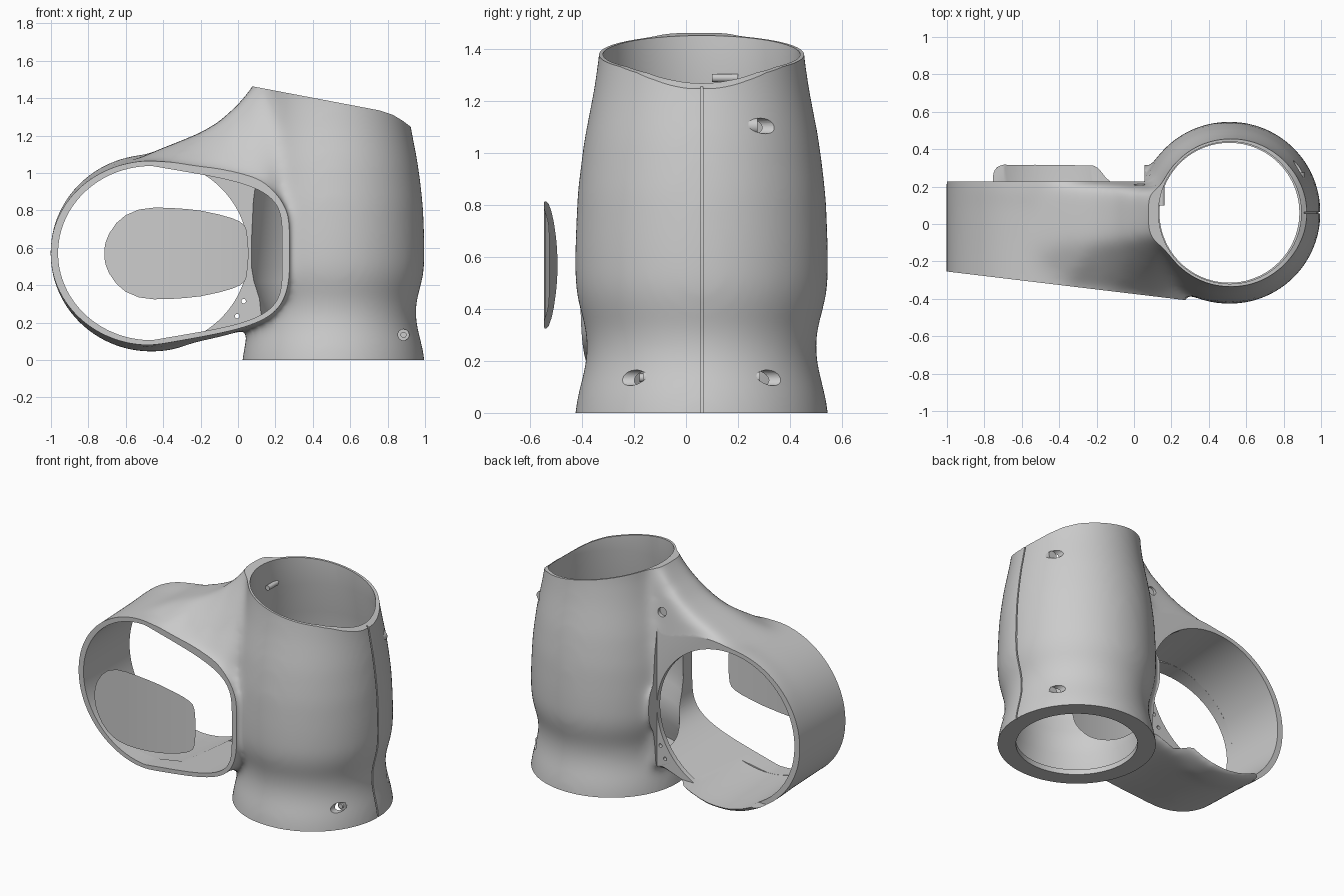
import bpy, bmesh
from math import sin, cos, pi, copysign

if "Cube" in bpy.data.objects:
    bpy.data.objects.remove(bpy.data.objects["Cube"])

CX, CY = 0.51, 0.06          # axis of the upright tube
RX, RZ = -0.46, 0.572        # centre of the side ring


def loft(name, rings):
    """Closed solid through rings of equal point count."""
    bm = bmesh.new()
    vs = [[bm.verts.new(p) for p in r] for r in rings]
    n = len(vs[0])
    for a, b in zip(vs, vs[1:]):
        for i in range(n):
            j = (i + 1) % n
            bm.faces.new((a[i], a[j], b[j], b[i]))
    bm.faces.new(vs[0][::-1])
    bm.faces.new(vs[-1])
    bmesh.ops.recalc_face_normals(bm, faces=bm.faces)
    me = bpy.data.meshes.new(name)
    bm.to_mesh(me)
    bm.free()
    ob = bpy.data.objects.new(name, me)
    bpy.context.collection.objects.link(ob)
    return ob


def revolve(name, profile, n=96):
    return loft(name, [[(CX + r * cos(2 * pi * i / n), CY + r * sin(2 * pi * i / n), z)
                        for i in range(n)] for z, r in profile])


def prism_y(name, pts, y0, y1):
    return loft(name, [[(x, y, z) for x, z in pts] for y in (y0, y1)])


def prism_z(name, pts, z0, z1):
    return loft(name, [[(x, y, z) for x, y in pts] for z in (z0, z1)])


def cyl_y(name, x, z, r, y0, y1, n=32):
    return prism_y(name, [(x + r * cos(2 * pi * i / n), z + r * sin(2 * pi * i / n))
                          for i in range(n)], y0, y1)


def ring_section(y, t, left, a, h, n=128):
    """Round on the left; right half is squared (t=0) or round (t=1)."""
    e, k = 2 / (5 - 3 * t), 0.25 * (1 - t)
    pts = []
    for i in range(n):
        c, s = cos(2 * pi * i / n), sin(2 * pi * i / n)
        if c <= 1e-6:
            pts.append((RX + left * c, y, RZ + h * s))
        else:
            u = c ** e
            pts.append((RX + a * u, y,
                        RZ + h * copysign(abs(s) ** e, s) * (1 - k * u)))
    return pts


def front_y(x):
    return -0.374 - 0.12 * x


# Outer mass: tube, side ring and the web that joins them
profile = [(-.15, .50), (0, .490), (.08, .476), (.17, .450), (.25, .440), (.33, .448),
           (.42, .476), (.5, .489), (.65, .488), (.85, .479), (1.05, .454),
           (1.25, .415), (1.4, .394), (1.6, .388)]
shell = revolve("tube_and_ring_shell", profile)
parts = [shell,
         loft("ring_mass", [ring_section(y, 0, .544, a, h) for y, a, h in
                            [(-.6, .725, .492), (-.38, .725, .492), (-.1, .70, .505), (.24, .69, .525)]]),
         loft("ring_back_mass", [ring_section(y, 1, .544, .515, .529) for y in (.15, .33)])]
web = []
for x, zt, zr, w in [(-.65, 1.03, 1.00, .16), (-.4, 1.135, 1.03, .16), (-.2, 1.215, .99, .15),
                     (-.1, 1.275, .97, .14), (0, 1.365, .93, .13), (.07, 1.45, .90, .12),
                     (.13, 1.55, .86, .11), (.3, 1.57, .75, .11)]:
    f = front_y(x) - (.04 if x < .2 else -.08)
    web.append([(x, f, .75), (x, f, zr), (x, CY - w, zt), (x, CY + w, zt),
                (x, .23, min(zt - .03, zr + .10)), (x, .23, .75)])
parts.append(loft("web_mass", web))

bpy.ops.object.select_all(action='DESELECT')
for o in parts:
    o.select_set(True)
bpy.context.view_layer.objects.active = shell
bpy.ops.object.join()
m = shell.modifiers.new("merge", 'REMESH')
m.mode, m.voxel_size = 'VOXEL', 0.018
m = shell.modifiers.new("fillet", 'SMOOTH')
m.factor, m.iterations = 0.5, 60
bpy.ops.object.modifier_apply(modifier="merge")
bpy.ops.object.modifier_apply(modifier="fillet")

WALL = .03
inner = [(.035, .458)] + [(z, max(.379, r - WALL)) for z, r in profile if z > .05]
cutters = [
    # Trims: base, sloped top rim, slanted ring front, flat ring back
    prism_z("cut_base", [(-2, -2), (2, -2), (2, 2), (-2, 2)], -1, 0),
    prism_y("cut_top", [(-.3, 1.535), (.76, 1.334), (.83, 1.31), (.88, 1.28), (.92, 1.25),
                        (1.3, 1.2), (1.3, 2), (-.3, 2)], -1, 1),
    prism_z("cut_front", [(x, front_y(x)) for x in (-1.5, 1.5)] + [(1.5, -2), (-1.5, -2)], -1, 2),
    prism_z("cut_back", [(-2, .228), (.055, .228), (.055, 2), (-2, 2)], .13, 1.6),
    # Hollow tube with a base flange, ring opening with a round back hole
    revolve("cut_hollow", inner),
    revolve("cut_base_hole", [(-.5, .374), (.2, .374)]),
    loft("cut_ring_opening", [ring_section(y, 0, .502, .696, h) for y, h in
                              [(-.7, .464), (-.38, .464), (.195, .480)]]),
    loft("cut_ring_back", [ring_section(y, 1, .502, .515, h) for y, h in
                           [(-.2, .470), (.195, .499), (.4, .502)]]),
]
# Screw holes
for x, z, y0, y1 in [(.885, .135, -.6, -.15), (.885, .135, .27, .7),
                     (.882, 1.105, .265, .7), (.03, 1.2, .19, .7),
                     (-.005, .235, .1, .3), (.03, .315, .1, .3)]:
    cutters.append(cyl_y("cut_screw", x, z, .03 if y0 != .1 else .012, y0, y1))
# Seam grooves on the tube side and around the ring
body = [(z, r) for z, r in profile if z < 1.5]
cutters.append(prism_y("cut_tube_seam", [(CX + r - .014, z) for z, r in body] +
                       [(CX + r + .06, z) for z, r in body[::-1]], .055, .065))

for c in cutters:
    c.hide_render = True
    m = shell.modifiers.new("cut", 'BOOLEAN')
    m.operation, m.solver, m.object = 'DIFFERENCE', 'EXACT', c
    bpy.context.view_layer.objects.active = shell
    bpy.ops.object.modifier_apply(modifier="cut")
    bpy.data.objects.remove(c)

# Recessed screw seats and the small barrel inside the top rim
heads = [cyl_y("screw_seat_front", .885, .135, .031, -.165, -.12),
         cyl_y("screw_head_front", .885, .135, .016, -.18, -.16),
         cyl_y("screw_seat_back", .885, .135, .031, .24, .285),
         cyl_y("screw_seat_upper", .882, 1.105, .031, .24, .275),
         cyl_y("rim_barrel", .148, 1.29, .016, .10, .20)]

# Floating curved cover sheet in front of the ring
half = [(-.715, .02), (-.708, .06), (-.69, .105), (-.65, .163), (-.6, .205), (-.53, .235),
        (-.45, .245), (-.37, .244), (-.28, .238), (-.2, .229), (-.1, .208), (-.03, .188),
        (.01, .17), (.035, .15), (.047, .12), (.055, .03)]
bm = bmesh.new()
cols = []
for x, h in half:
    y = -.548 + .053 * ((x + .25) / .465) ** 2
    cols.append([bm.verts.new((x, y, .57 + s * h)) for s in (-1, 1)])
for a, b in zip(cols, cols[1:]):
    bm.faces.new((a[0], b[0], b[1], a[1]))
me = bpy.data.meshes.new("cover_sheet")
bm.to_mesh(me)
bm.free()
sheet = bpy.data.objects.new("cover_sheet", me)
bpy.context.collection.objects.link(sheet)

# Smooth shading with crisp rims
bpy.ops.object.select_all(action='DESELECT')
for o in [shell, sheet] + heads:
    o.select_set(True)
bpy.context.view_layer.objects.active = shell
bpy.ops.object.shade_smooth_by_angle(angle=0.55)
